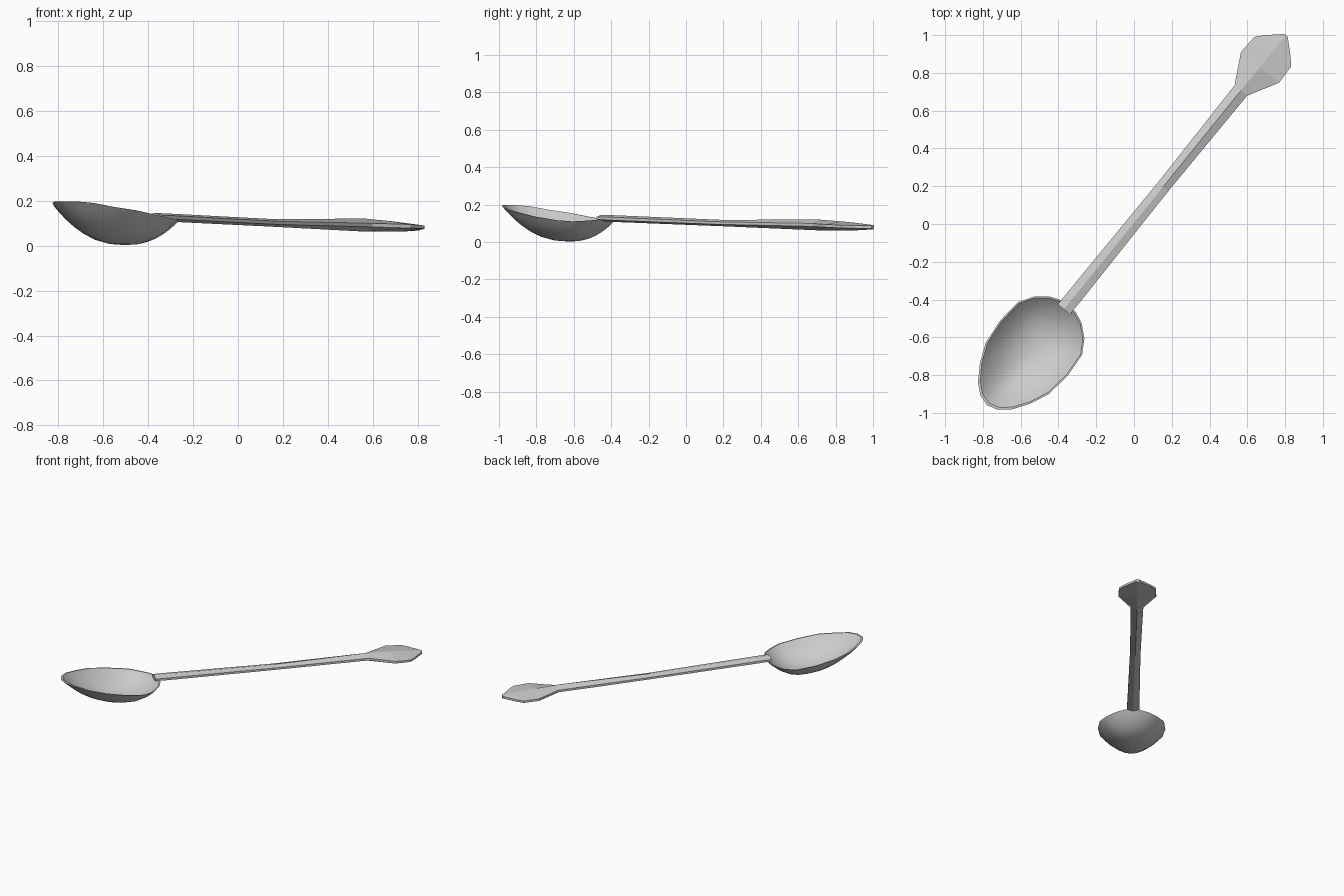
import bpy, bmesh
from mathutils import Vector

if "Cube" in bpy.data.objects:
    bpy.data.objects.remove(bpy.data.objects["Cube"])

# Spoon lies diagonally: u runs bowl -> handle end, v is sideways
D = Vector((0.635, 0.772, 0))
N = Vector((-0.772, 0.635, 0))


def place(u, v, z):
    return D * u + N * v + Vector((0, 0, z))


def make_object(name, bm):
    bmesh.ops.recalc_face_normals(bm, faces=bm.faces)
    mesh = bpy.data.meshes.new(name)
    bm.to_mesh(mesh)
    bm.free()
    obj = bpy.data.objects.new(name, mesh)
    bpy.context.collection.objects.link(obj)
    bpy.context.view_layer.objects.active = obj
    return obj


# Bowl: half rim outline (u, half width, height), mirrored to a full loop
half = [(-1.236, 0.0, .197), (-1.218, .060, .196), (-1.172, .114, .190),
        (-1.088, .170, .172), (-.985, .215, .157), (-.845, .231, .134),
        (-.710, .220, .116), (-.635, .174, .110), (-.582, .112, .114),
        (-.556, .050, .119), (-.550, 0.0, .120)]
rim = half + [(u, -w, z) for u, w, z in half[-2:0:-1]]
CU, CV, COUNT = -.80, -.008, len(rim)


def add_shell(bm, inset, bottom):
    """Nested rings from the rim down to the lowest point of the bowl."""
    rings = []
    for t in (1, .93, .84, .72, .58, .42, .22):
        k = t ** 2.3
        s = t * (1 - inset)
        rings.append([bm.verts.new(place(CU + (u - CU) * s, CV + w * s,
                                         bottom + (z - bottom) * k))
                      for u, w, z in rim])
    low = bm.verts.new(place(CU, CV, bottom))
    for a, b in zip(rings, rings[1:]):
        for i in range(COUNT):
            j = (i + 1) % COUNT
            bm.faces.new((a[i], a[j], b[j], b[i]))
    for i in range(COUNT):
        bm.faces.new((rings[-1][i], rings[-1][(i + 1) % COUNT], low))
    return rings[0]


bm = bmesh.new()
outer = add_shell(bm, 0.0, 0.002)
inner = add_shell(bm, 0.035, 0.014)
for i in range(COUNT):
    j = (i + 1) % COUNT
    bm.faces.new((outer[i], outer[j], inner[j], inner[i]))
bowl = make_object("bowl", bm)
bowl.select_set(True)
bpy.ops.object.shade_smooth_by_angle(angle=0.7)
bowl.select_set(False)

# Handle: ridged six-sided sections (u, centre v, half width, centre z,
# ridge half height, edge half height), flaring to an arrow-like end
stations = [(-.585, 0, .042, .128, .017, .007),
            (-.50, 0, .042, .125, .018, .008),
            (.25, .006, .036, .101, .017, .007),
            (.905, .012, .043, .091, .029, .008),
            (1.065, .012, .130, .086, .024, .008),
            (1.170, .012, .125, .082, .020, .007),
            (1.207, .012, .094, .081, .017, .007),
            (1.283, .013, .012, .079, .012, .008)]
bm = bmesh.new()
loops = []
for u, c, w, z, h, s in stations:
    section = [(0, h), (w, s), (w, -s), (0, -h), (-w, -s), (-w, s)]
    loops.append([bm.verts.new(place(u, c + a, z + b)) for a, b in section])
for a, b in zip(loops, loops[1:]):
    for i in range(6):
        j = (i + 1) % 6
        bm.faces.new((a[i], a[j], b[j], b[i]))
bm.faces.new(loops[0])
bm.faces.new(loops[-1])
make_object("handle", bm)
